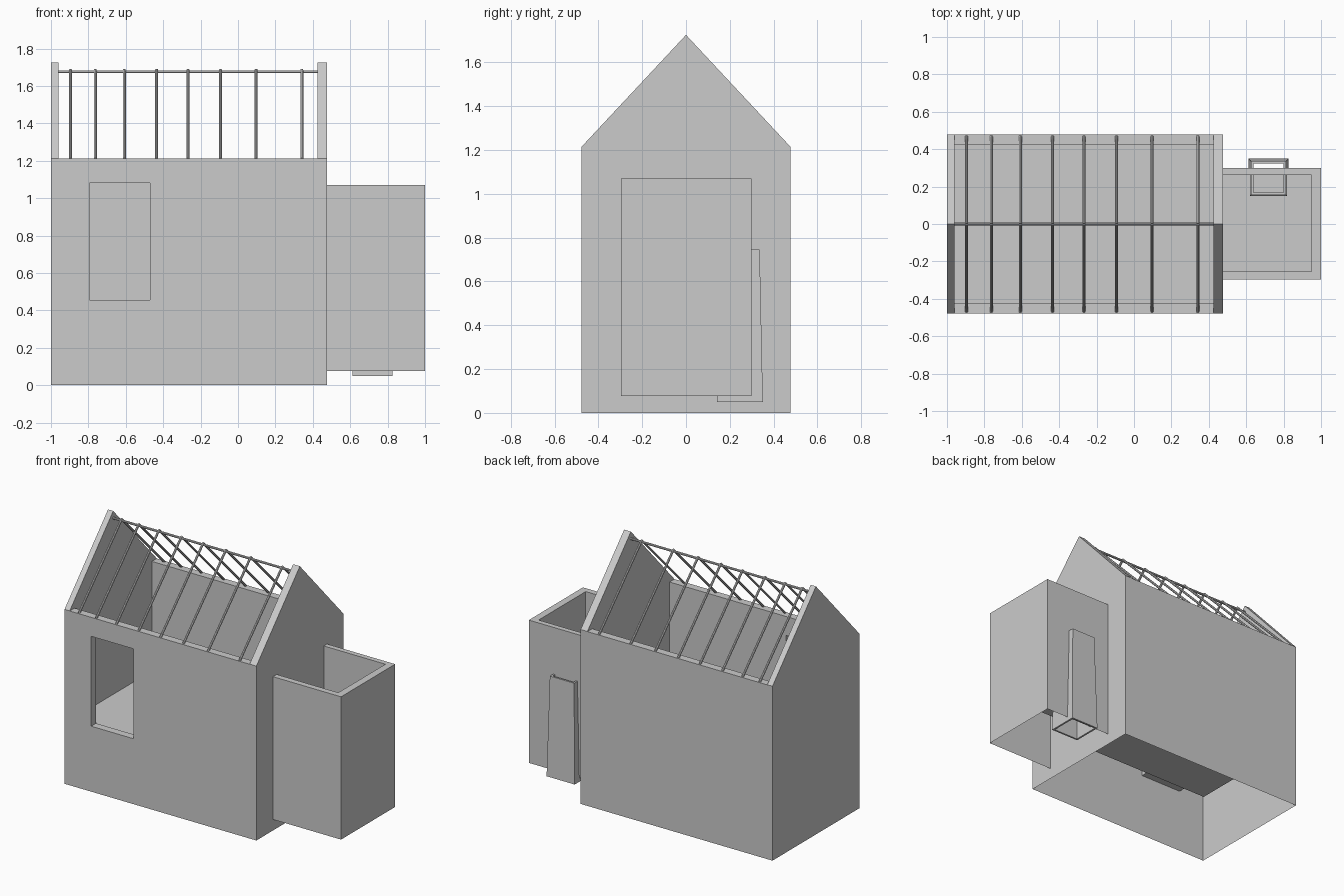
import bpy, bmesh, math
from mathutils import Vector

if "Cube" in bpy.data.objects:
    bpy.data.objects.remove(bpy.data.objects["Cube"])


def new_object(name, bm):
    bmesh.ops.recalc_face_normals(bm, faces=bm.faces)
    mesh = bpy.data.meshes.new(name)
    bm.to_mesh(mesh)
    bm.free()
    obj = bpy.data.objects.new(name, mesh)
    bpy.context.collection.objects.link(obj)
    return obj


def prism(name, profile, x0, x1):
    """Extrude a (y, z) profile along x."""
    bm = bmesh.new()
    face = bm.faces.new([bm.verts.new((x0, y, z)) for y, z in profile])
    ext = bmesh.ops.extrude_face_region(bm, geom=[face])
    moved = [g for g in ext["geom"] if isinstance(g, bmesh.types.BMVert)]
    bmesh.ops.translate(bm, verts=moved, vec=(x1 - x0, 0, 0))
    return new_object(name, bm)


def box(name, x0, x1, y0, y1, z0, z1):
    return prism(name, [(y0, z0), (y1, z0), (y1, z1), (y0, z1)], x0, x1)


def carve(obj, cutters):
    """Subtract the cutters, then bake the result."""
    for c in cutters:
        mod = obj.modifiers.new("cut", "BOOLEAN")
        mod.operation, mod.solver, mod.object = "DIFFERENCE", "EXACT", c
    dg = bpy.context.evaluated_depsgraph_get()
    dg.update()
    mesh = bpy.data.meshes.new_from_object(obj.evaluated_get(dg))
    obj.modifiers.clear()
    obj.data = mesh
    for c in cutters:
        bpy.data.objects.remove(c)


def drop_faces(obj, test):
    bm = bmesh.new()
    bm.from_mesh(obj.data)
    bmesh.ops.delete(bm, geom=[f for f in bm.faces if test(f.calc_center_median(), f.normal)],
                     context="FACES")
    bm.to_mesh(obj.data)
    bm.free()


def rod(name, a, b, r=0.008):
    a, b = Vector(a), Vector(b)
    bpy.ops.mesh.primitive_cylinder_add(vertices=8, radius=r, depth=(b - a).length,
                                        location=(a + b) / 2)
    obj = bpy.context.object
    obj.name = name
    obj.rotation_euler = (b - a).to_track_quat("Z", "Y").to_euler()
    return obj


# Main house: gabled shell, open roof, raised floor, window, open underside
W, EAVE, APEX, FLOOR = 0.478, 1.213, 1.725, 0.45
house = prism("house_walls", [(-W, 0), (W, 0), (W, EAVE), (0, APEX), (-W, EAVE)], -1, 0.476)
carve(house, [
    box("room_cutter", -0.96, 0.424, -0.425, 0.425, FLOOR, 1.4),
    box("roof_cutter", -0.96, 0.424, -0.6, 0.6, EAVE - 0.001, 2),
    box("window_cutter", -0.795, -0.47, -0.6, -0.3, 0.455, 1.08),
])
drop_faces(house, lambda c, n: c.z < 0.001)

# Side annex: three walls and a raised floor, open underside
annex = box("annex_walls", 0.476, 1, -0.296, 0.299, 0.077, 1.07)
carve(annex, [box("annex_cutter", 0.3, 0.95, -0.255, 0.263, FLOOR, 1.5)])
drop_faces(annex, lambda c, n: c.z < 0.08 or c.x < 0.48)

# Ridge pole and rafter pairs
rod("ridge_pole", (-0.96, 0, 1.676), (0.424, 0, 1.676))
for i, x in enumerate((-0.895, -0.763, -0.608, -0.435, -0.268, -0.093, 0.097, 0.341)):
    for side, label in ((-1, "front"), (1, "back")):
        rod(f"rafter_{label}_{i + 1}", (x, 0, 1.686), (x, side * 0.468, 1.211))

# Tapered hollow chute passing through the annex back wall
bm = bmesh.new()
rings = []
for half, z in ((0.108, 0.05), (0.093, 0.745), (0.08, 0.745), (0.095, 0.05)):
    rings.append([bm.verts.new((0.719 + sx * half, 0.246 + sy * half * 0.97, z))
                  for sx, sy in ((-1, -1), (1, -1), (1, 1), (-1, 1))])
for k in range(4):
    a, b = rings[k], rings[(k + 1) % 4]
    for j in range(4):
        bm.faces.new((a[j], a[(j + 1) % 4], b[(j + 1) % 4], b[j]))
new_object("chute", bm)
